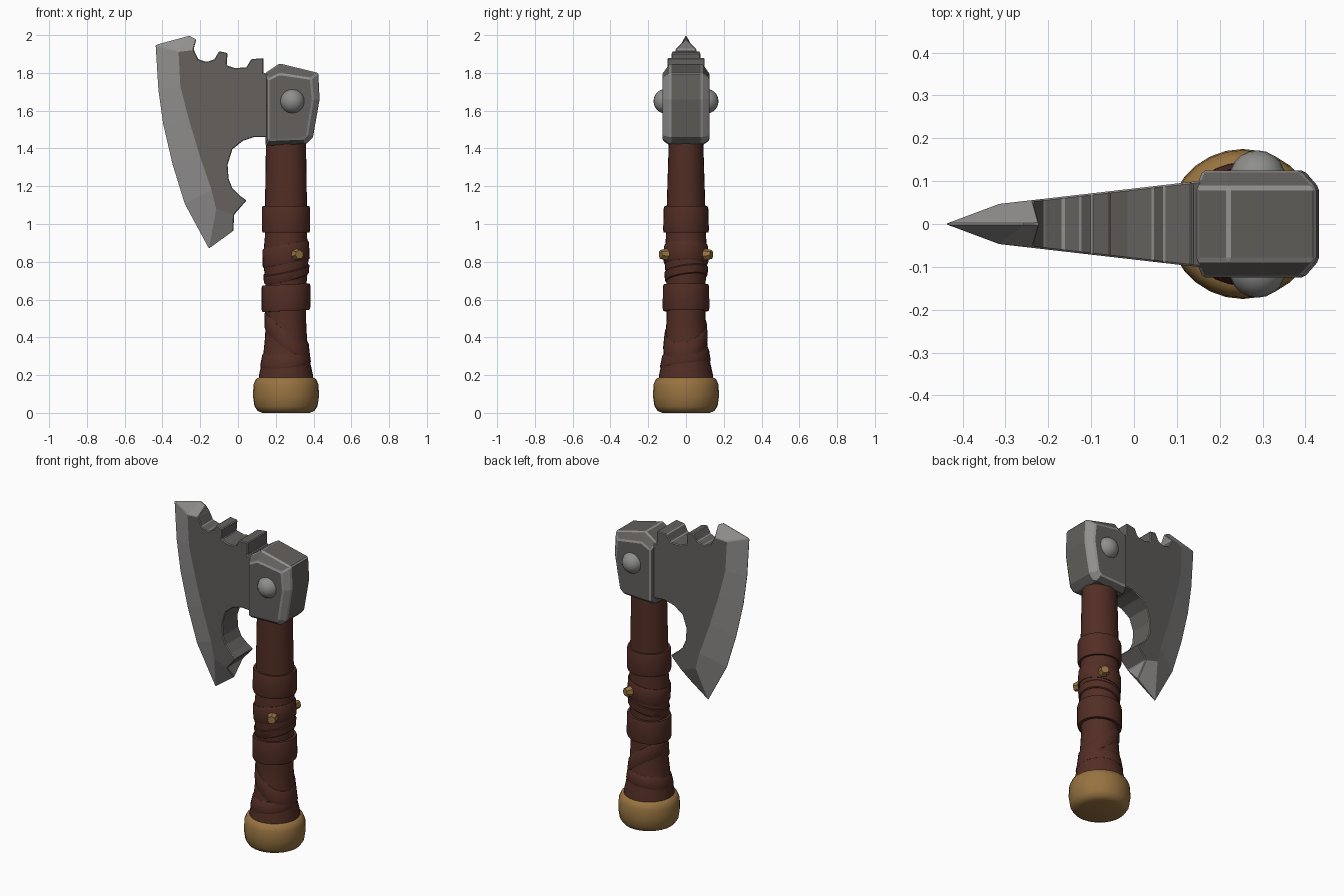
import bpy, bmesh, math
from mathutils import Vector

if "Cube" in bpy.data.objects:
    bpy.data.objects.remove(bpy.data.objects["Cube"])


def material(name, rgb):
    m = bpy.data.materials.new(name)
    m.diffuse_color = (*rgb, 1)
    m.use_nodes = True
    m.node_tree.nodes["Principled BSDF"].inputs["Base Color"].default_value = m.diffuse_color
    return m


DARK = material("dark steel", (0.125, 0.117, 0.108))
LIGHT = material("worn steel", (0.29, 0.28, 0.275))
RIVET = material("rivet steel", (0.27, 0.27, 0.265))
LEATHER = material("brown leather", (0.085, 0.027, 0.018))
BRASS = material("brass", (0.31, 0.17, 0.052))
CX = 0.254  # handle axis


def finish(bm, name, mats, angle=35, edge_wear=0):
    bmesh.ops.recalc_face_normals(bm, faces=bm.faces)
    me = bpy.data.meshes.new(name)
    bm.to_mesh(me)
    bm.free()
    ob = bpy.data.objects.new(name, me)
    bpy.context.collection.objects.link(ob)
    for m in mats:
        me.materials.append(m)
    bpy.ops.object.select_all(action='DESELECT')
    ob.select_set(True)
    bpy.context.view_layer.objects.active = ob
    if edge_wear:
        mod = ob.modifiers.new("worn edges", 'BEVEL')
        mod.width = edge_wear
        mod.segments = 1
        mod.limit_method = 'ANGLE'
        mod.angle_limit = math.radians(35)
        mod.material = 1
    else:
        bpy.ops.object.shade_smooth_by_angle(angle=math.radians(angle))
    return ob


def loft(loops, closed=False):
    """Skin a list of equal closed loops; cap the ends, or join them when closed."""
    bm = bmesh.new()
    rows = [[bm.verts.new(p) for p in loop] for loop in loops]
    n = len(rows[0])
    pairs = list(zip(rows, rows[1:])) + ([(rows[-1], rows[0])] if closed else [])
    for a, b in pairs:
        for i in range(n):
            j = (i + 1) % n
            bm.faces.new((a[i], a[j], b[j], b[i]))
    if not closed:
        bm.faces.new(rows[0])
        bm.faces.new(rows[-1])
    return bm


def interp(table, z):
    if z <= table[0][0]:
        return table[0][1]
    for (z0, r0), (z1, r1) in zip(table, table[1:]):
        if z <= z1:
            return r0 + (r1 - r0) * (z - z0) / (z1 - z0)
    return table[-1][1]


GRIP = [(0.15, .146), (0.2, .143), (0.3, .121), (0.4, .111), (0.5, .106), (0.7, .110),
        (0.76, .116), (0.84, .120), (0.93, .112), (1.1, .111), (1.5, .105)]
OVAL = [(0.3, 1.0), (0.6, 0.95), (0.95, 0.95), (1.42, 0.85)]
SIDES = 28


def ring(radius, height):
    """Oval loop round the handle; radius and height are functions of the angle."""
    pts = []
    for k in range(SIDES):
        a = 2 * math.pi * k / SIDES
        z = height(a)
        r = radius(z)
        pts.append((CX + r * math.cos(a), r * interp(OVAL, z) * math.sin(a), z))
    return pts


# handle core
finish(loft([ring(lambda z, r=r: r, lambda a, z=z: z) for z, r in GRIP]), "handle", [LEATHER])


# leather bands and slanted wraps
def wrap(name, z, height, raise_by, tilt=0.0, turn=0.0, radius=None):
    loops = []
    for lift, dz in ((-.02, -.5), (raise_by - .004, -.5), (raise_by, -.4),
                     (raise_by, .4), (raise_by - .004, .5), (-.02, .5)):
        loops.append(ring(lambda q, lift=lift: (radius or interp(GRIP, q)) + lift,
                          lambda a, dz=dz: z + tilt * math.cos(a - turn) + dz * height))
    finish(loft(loops, closed=True), name, [LEATHER])


wrap("upper_band", 1.025, 0.14, 0.004, radius=0.124)
wrap("lower_band", 0.61, 0.14, 0.004, tilt=0.006, radius=0.125)
wrap("stud_wrap", 0.84, 0.10, 0.007, tilt=0.022)
wrap("slanted_wrap_1", 0.735, 0.05, 0.007, tilt=0.03, turn=0.5)
wrap("slanted_wrap_2", 0.41, 0.09, 0.006, tilt=-0.085, turn=-0.3)
wrap("slanted_wrap_3", 0.29, 0.07, 0.005, tilt=0.02, turn=1.0)

# brass pommel
POMMEL = [(0.0, .125), (0.01, .15), (0.035, .167), (0.09, .175),
          (0.15, .172), (0.178, .16), (0.19, .14)]
finish(loft([ring(lambda q, r=r: r, lambda a, z=z: z) for z, r in POMMEL]),
       "pommel", [BRASS], 50)

# brass studs on both sides of the grip
for side, s in (("front", -1), ("back", 1)):
    bm = bmesh.new()
    bmesh.ops.create_cone(bm, cap_ends=True, segments=7, radius1=0.036, radius2=0.024, depth=0.05)
    ob = finish(bm, "stud_" + side, [BRASS])
    ob.rotation_euler = Vector((0.05, s * 0.11, 0)).to_track_quat('Z', 'Y').to_euler()
    ob.location = (0.315, s * 0.112, 0.838)

# head block: chamfered seven-sided prism, light chamfers round the hammer end
OUTER = [(0.145, 1.80), (0.22, 1.85), (0.425, 1.80), (0.432, 1.66),
         (0.397, 1.46), (0.36, 1.422), (0.145, 1.415)]
INNER = [(0.16, 1.765), (0.22, 1.795), (0.387, 1.77), (0.397, 1.66),
         (0.367, 1.47), (0.345, 1.45), (0.16, 1.443)]
bm = loft([[(x, y, z) for x, z in prof] for prof, y in
           ((INNER, -.125), (OUTER, -.085), (OUTER, .085), (INNER, .125))])
for f in bm.faces:
    c = f.calc_center_median()
    if c.x > 0.36 and 0.09 < abs(c.y) < 0.12:
        f.material_index = 1
finish(bm, "head_block", [DARK, LIGHT], edge_wear=0.007)

# domed rivets
for side, s in (("front", -1), ("back", 1)):
    bm = bmesh.new()
    bmesh.ops.create_uvsphere(bm, u_segments=20, v_segments=12, radius=0.066)
    ob = finish(bm, "rivet_" + side, [RIVET], 60)
    ob.location = (0.288, s * 0.106, 1.65)

# blade: sharp edge line, ridge line of the grind, and the toothed back outline
EDGE = [(-.22, 1.98), (-.255, 2.0), (-.44, 1.95), (-.425, 1.71), (-.40, 1.53),
        (-.35, 1.315), (-.285, 1.105), (-.155, .865), (-.025, .96)]
RIDGE = [(-.235, 1.925), (-.315, 1.915), (-.305, 1.73), (-.262, 1.56),
         (-.205, 1.37), (-.14, 1.18), (-.115, 1.08), (-.02, 1.05)]
BACK = [(.045, 1.125), (.01, 1.15), (-.03, 1.19), (-.05, 1.24), (-.055, 1.315), (-.03, 1.395),
        (.025, 1.44), (.085, 1.46), (.17, 1.46), (.17, 1.79), (.135, 1.80), (.135, 1.878),
        (.07, 1.873), (.045, 1.83), (-.015, 1.825), (-.06, 1.84), (-.055, 1.905),
        (-.10, 1.915), (-.125, 1.872), (-.165, 1.858), (-.21, 1.872)]
bm = bmesh.new()
edge = [bm.verts.new((x, 0, z)) for x, z in EDGE]
plates = []
for s in (-1, 1):
    plate = [bm.verts.new((x, s * (0.083 + 0.115 * x), z)) for x, z in RIDGE + BACK]
    plates.append(plate)
    bm.faces.new(plate)
    match = [0, 1, 1, 2, 3, 4, 5, 6, 7]  # ridge point facing each edge point
    for i in range(len(edge) - 1):
        a, b = plate[match[i]], plate[match[i + 1]]
        corners = [edge[i], edge[i + 1], b] + ([a] if a is not b else [])
        bm.faces.new(corners).material_index = 1
p, q = plates
last = len(RIDGE) - 1
for i in range(last, len(p)):
    j = (i + 1) % len(p)
    bm.faces.new((p[i], p[j], q[j], q[i]))
for e, k in ((edge[0], 0), (edge[-1], last)):
    bm.faces.new((e, p[k], q[k])).material_index = 1
finish(bm, "blade", [DARK, LIGHT], edge_wear=0.004)
